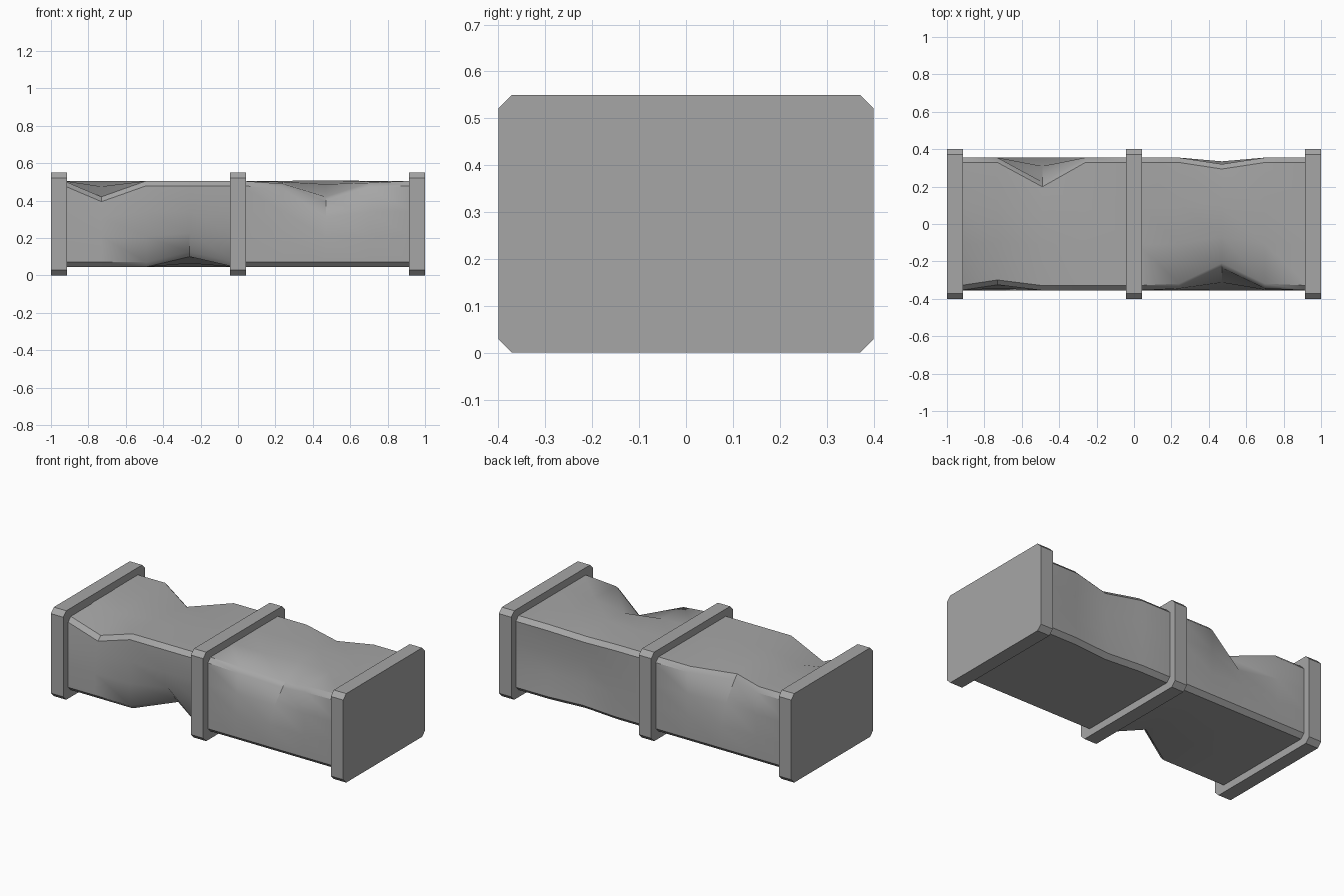
import bpy, bmesh, math
from mathutils import Vector

cube = bpy.data.objects.get("Cube")
if cube:
    bpy.data.objects.remove(cube, do_unlink=True)

metal = bpy.data.materials.new("worn_grey")
metal.use_nodes = True
GREY = (0.38, 0.38, 0.38, 1)
metal.diffuse_color = GREY
metal.node_tree.nodes["Principled BSDF"].inputs["Base Color"].default_value = GREY

MID_Z = 0.275


def chamfered(half_w, half_h, cut):
    """Chamfer points of a rectangle in the YZ plane, two per corner."""
    corners = [Vector((sy * half_w, MID_Z + sz * half_h))
               for sy, sz in ((-1, -1), (1, -1), (1, 1), (-1, 1))]
    pairs = []
    for i, p in enumerate(corners):
        before, after = corners[i - 1], corners[(i + 1) % 4]
        pairs.append([p + (q - p).normalized() * cut for q in (before, after)])
    return pairs


def loft(name, stations, rings, smooth):
    """Skin a closed tube through rings of YZ points."""
    bm = bmesh.new()
    loops = [[bm.verts.new((x, p.x, p.y)) for p in ring]
             for x, ring in zip(stations, rings)]
    n = len(loops[0])
    for a, b in zip(loops, loops[1:]):
        for i in range(n):
            j = (i + 1) % n
            bm.faces.new((a[i], a[j], b[j], b[i]))
    bm.faces.new(loops[0])
    bm.faces.new(loops[-1])
    bmesh.ops.recalc_face_normals(bm, faces=bm.faces)
    mesh = bpy.data.meshes.new(name)
    bm.to_mesh(mesh)
    bm.free()
    mesh.materials.append(metal)
    obj = bpy.data.objects.new(name, mesh)
    bpy.context.collection.objects.link(obj)
    if smooth:
        bpy.ops.object.select_all(action='DESELECT')
        obj.select_set(True)
        bpy.context.view_layer.objects.active = obj
        bpy.ops.object.shade_smooth_by_angle(angle=math.radians(35))


# Collars: two ends and the middle
for name, x0, x1 in (("left_collar", 0.915, 1), ("middle_collar", -0.042, 0.042),
                     ("right_collar", -1, -0.915)):
    ring = [p for pair in chamfered(0.4, 0.275, 0.029) for p in pair]
    loft(name, (x0, x1), (ring, ring), False)

# Dents pushed into the box edges: (station, corner) -> (dy, dz)
FRONT_LOW, BACK_LOW, BACK_TOP, FRONT_TOP = range(4)
DENTS = {
    (-0.73, FRONT_TOP): (0.03, -0.085),
    (-0.49, BACK_TOP): (-0.13, -0.035),
    (-0.26, FRONT_LOW): (0.12, 0.055),
    (0.24, FRONT_TOP): (0.01, -0.015),
    (0.47, FRONT_TOP): (0.12, -0.085),
    (0.70, FRONT_TOP): (0.01, -0.01),
    (0.47, BACK_TOP): (-0.035, -0.025),
    (0.47, BACK_LOW): (-0.02, 0),
}
# Dents in the middle of a side: (station, side starting corner)
SIDE_DENTS = {
    (0.47, BACK_LOW): (-0.03, 0),
    (0.70, BACK_LOW): (-0.02, 0),
    (0.47, BACK_TOP): (0, 0.012),
}


def dented_ring(x):
    pairs = chamfered(0.355, 0.23, 0.026)
    ring = []
    for k, (a, b) in enumerate(pairs):
        nxt = (k + 1) % 4
        here = Vector(DENTS.get((x, k), (0, 0)))
        there = Vector(DENTS.get((x, nxt), (0, 0)))
        side = Vector(SIDE_DENTS.get((x, k), (0, 0)))
        end = pairs[nxt][0]
        ring += [a + here, b + here,
                 b.lerp(end, 1 / 3) + here * 0.35 + side,
                 b.lerp(end, 2 / 3) + there * 0.35 + side]
    return ring


# Dented box sections between the collars
for name, stations in (("right_section", (-0.93, -0.73, -0.49, -0.26, -0.02)),
                       ("left_section", (0.02, 0.24, 0.47, 0.70, 0.93))):
    loft(name, stations, [dented_ring(x) for x in stations], True)
